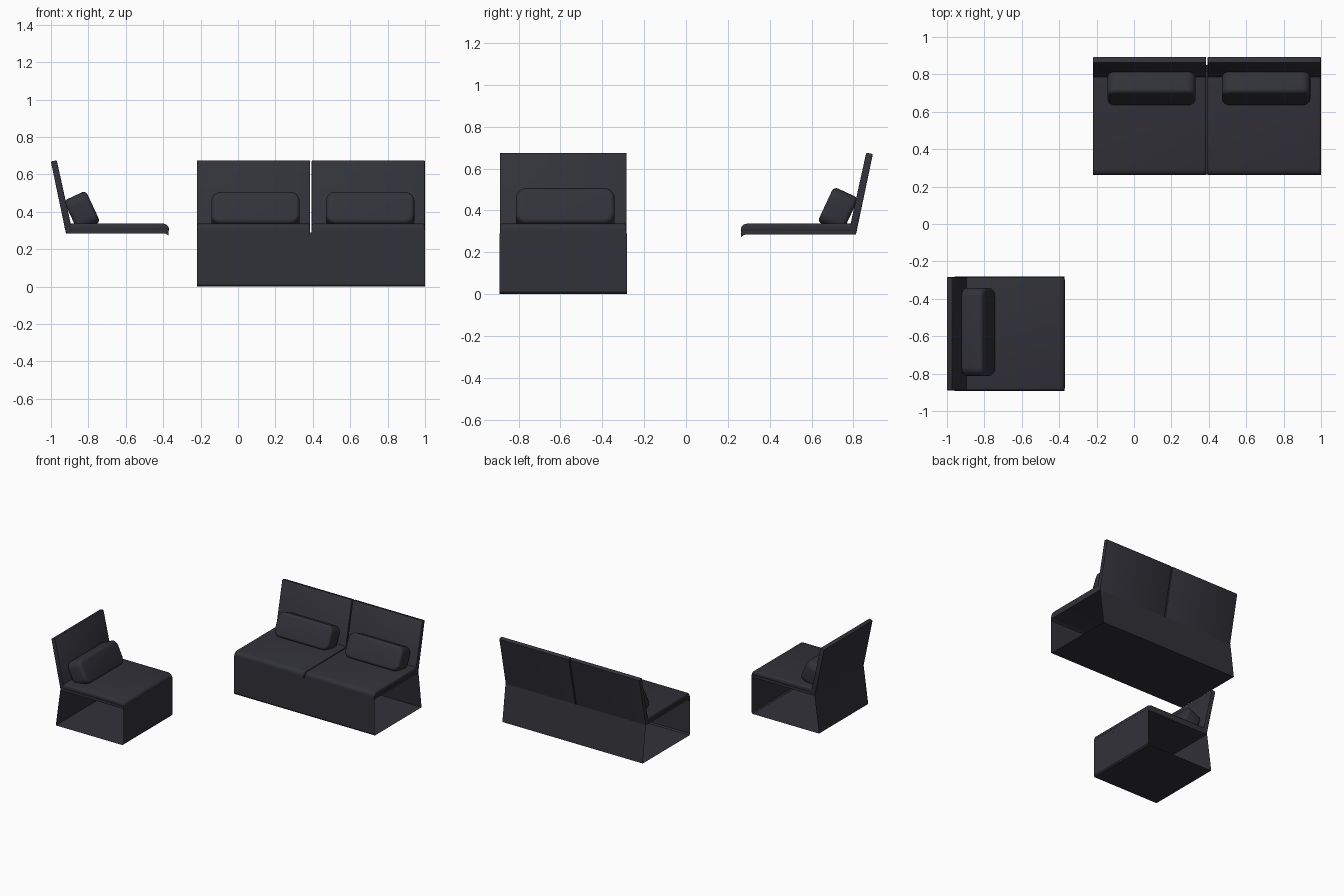
import bpy, bmesh, math
from mathutils import Matrix

if "Cube" in bpy.data.objects:
    bpy.data.objects.remove(bpy.data.objects["Cube"])

fabric = bpy.data.materials.new("charcoal fabric")
fabric.diffuse_color = (0.031, 0.031, 0.041, 1)
fabric.use_nodes = True
fabric.node_tree.nodes["Principled BSDF"].inputs["Base Color"].default_value = fabric.diffuse_color


def finish(name, bm, place):
    bmesh.ops.transform(bm, matrix=place, verts=bm.verts)
    me = bpy.data.meshes.new(name)
    bm.to_mesh(me)
    bm.free()
    me.materials.append(fabric)
    me.shade_smooth()
    me.set_sharp_from_angle(angle=math.radians(32))
    ob = bpy.data.objects.new(name, me)
    bpy.context.collection.objects.link(ob)
    return ob


def prism(profile, width, rim=0.0, segs=3):
    """Extrude a (y, z) profile along x, optionally rounding both end rims."""
    bm = bmesh.new()
    n = len(profile)
    ends = [[bm.verts.new((s * width / 2, y, z)) for y, z in profile] for s in (-1, 1)]
    caps = [bm.faces.new(e) for e in ends]
    for i in range(n):
        j = (i + 1) % n
        bm.faces.new((ends[0][i], ends[0][j], ends[1][j], ends[1][i]))
    bmesh.ops.recalc_face_normals(bm, faces=bm.faces)
    if rim:
        edges = [e for c in caps for e in c.edges]
        bmesh.ops.bevel(bm, geom=edges, offset=rim, segments=segs, profile=0.5, affect='EDGES')
    return bm


def sheet(profile, width):
    """Single-layer panel following an open (y, z) path."""
    bm = bmesh.new()
    rows = [[bm.verts.new((s * width / 2, y, z)) for s in (-1, 1)] for y, z in profile]
    for a, b in zip(rows, rows[1:]):
        bm.faces.new((a[0], b[0], b[1], a[1]))
    return bm


def rounded_box(w, d, h, r, rim):
    """Pillow: rounded outline in x-z, softened front and back rims."""
    pts = []
    for cx, cz, a0 in ((1, 1, 0), (-1, 1, 90), (-1, -1, 180), (1, -1, 270)):
        for k in range(7):
            a = math.radians(a0 + 15 * k)
            pts.append((cx * (w / 2 - r) + r * math.cos(a), cz * (h / 2 - r) + r * math.sin(a)))
    # prism runs along x; turn it so its axis runs along y
    bm = prism(pts, d, rim, 4)
    bmesh.ops.rotate(bm, verts=bm.verts, matrix=Matrix.Rotation(math.radians(90), 3, 'Z'))
    return bm


W = 0.605
BACK = [(0.198, 0.285), (0.235, 0.285), (0.315, 0.666), (0.311, 0.670), (0.287, 0.675), (0.283, 0.671)]
BOARD = [(-0.314, 0.272), (-0.314, 0.305), (0.225, 0.305), (0.228, 0.285), (-0.29, 0.285), (-0.303, 0.281)]
CUSHION = [(-0.315, 0.300), (-0.315, 0.314), (-0.310, 0.325), (-0.300, 0.333), (-0.283, 0.338),
           (0.222, 0.338), (0.230, 0.300)]
BASE = [(-0.313, 0.29), (-0.313, 0.01), (-0.305, 0.0), (0.274, 0.0), (0.235, 0.288)]


def seat_module(label, place):
    finish(label + "_backrest", prism(BACK, W, 0.003, 2), place)
    finish(label + "_seat_board", prism(BOARD, W), place)
    finish(label + "_seat_cushion", prism(CUSHION, W, 0.012, 3), place)
    # leaning lumbar pillow resting on the seat
    tilt = Matrix.Translation((0.01, 0.149, 0.402)) @ Matrix.Rotation(math.radians(-25), 4, 'X')
    finish(label + "_pillow", rounded_box(0.472, 0.13, 0.186, 0.05, 0.022), place @ tilt)


# two-seat sofa
for label, x in (("sofa_left", 0.0835), ("sofa_right", 0.6965)):
    seat_module(label, Matrix.Translation((x, 0.577, 0)))
finish("sofa_base", sheet(BASE, 1.22), Matrix.Translation((0.39, 0.577, 0)))

# single chair, turned to face +x
chair = Matrix.Translation((-0.685, -0.587, 0)) @ Matrix.Rotation(math.radians(90), 4, 'Z')
seat_module("chair", chair)
finish("chair_base", sheet(BASE, 0.61), chair)
